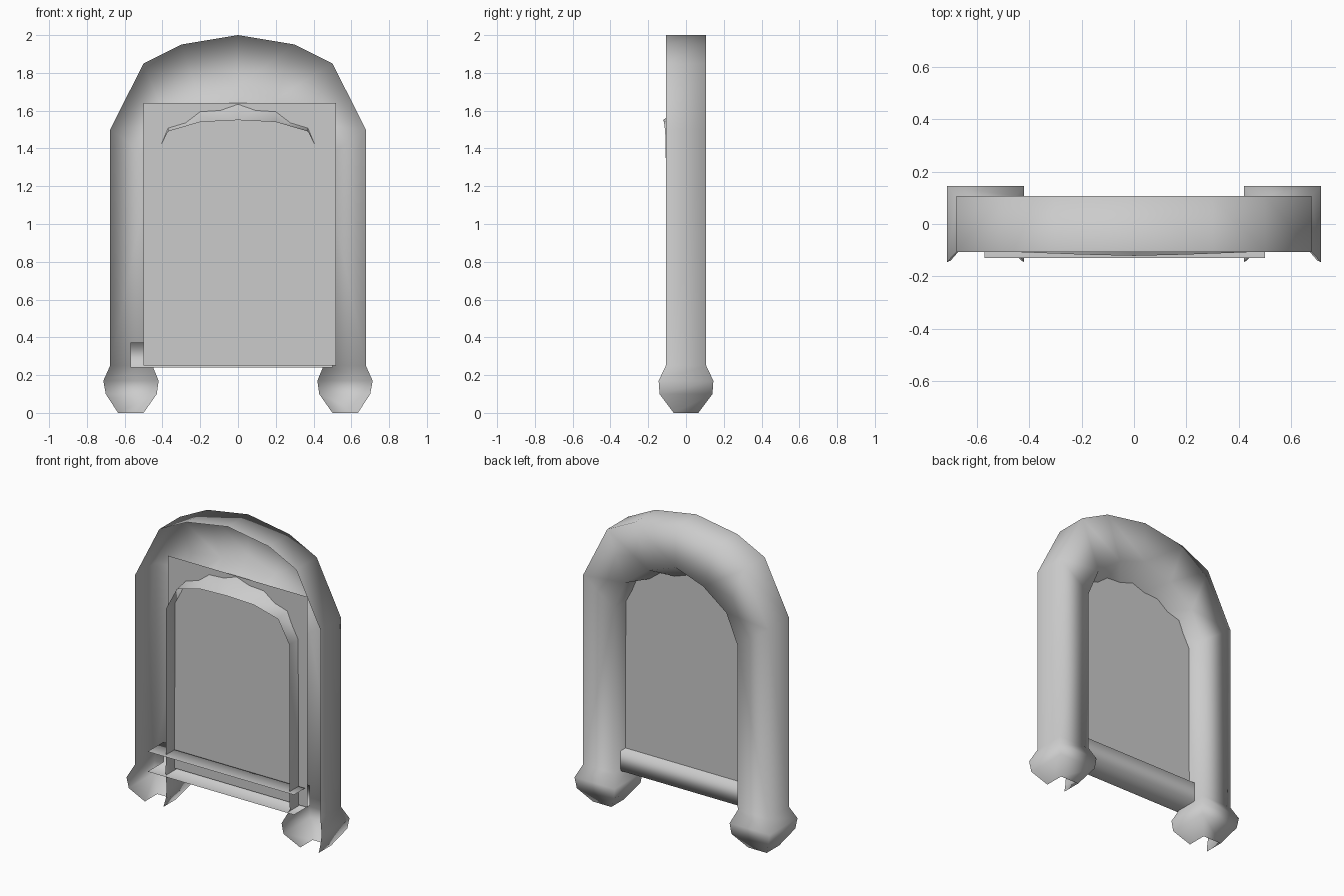
import bpy
import bmesh

cube = bpy.data.objects.get("Cube")
if cube:
    bpy.data.objects.remove(cube, do_unlink=True)

# One plain grey for every part
grey = bpy.data.materials.new("plain_grey")
grey.use_nodes = True
colour = (0.6, 0.6, 0.6, 1)
grey.diffuse_color = colour
bsdf = next(n for n in grey.node_tree.nodes if n.type == 'BSDF_PRINCIPLED')
bsdf.inputs["Base Color"].default_value = colour


def skin(name, rings, smooth=True):
    """Join a row of open cross-sections into one shell."""
    bm = bmesh.new()
    rows = [[bm.verts.new(p) for p in ring] for ring in rings]
    for low, high in zip(rows, rows[1:]):
        for k in range(len(low) - 1):
            face = bm.faces.new((low[k], low[k + 1], high[k + 1], high[k]))
            face.smooth = smooth
    mesh = bpy.data.meshes.new(name)
    bm.to_mesh(mesh)
    bm.free()
    mesh.materials.append(grey)
    obj = bpy.data.objects.new(name, mesh)
    bpy.context.collection.objects.link(obj)
    return obj


def channel(outer, inner, lift, half_depth):
    """Three-sided section, open at the front; lift raises the inner back edge."""
    (ox, oz), (ix, iz) = outer, inner
    front = -half_depth - lift * 0.08
    return [(ox, -half_depth, oz), (ox, half_depth, oz),
            (ix, half_depth, iz + lift), (ix, front, iz)]


# Arched frame with bulbous feet: half of it, from foot to crown, then mirrored
stations = [
    ((0.635, 0.0), (0.50, 0.0), 0, 0.065),
    ((0.70, 0.10), (0.43, 0.10), 0, 0.14),
    ((0.713, 0.17), (0.42, 0.17), 0, 0.145),
    ((0.677, 0.25), (0.453, 0.25), 0, 0.107),
    ((0.677, 1.50), (0.45, 1.34), 0, 0.107),
    ((0.50, 1.85), (0.37, 1.49), 0.04, 0.107),
    ((0.30, 1.95), (0.20, 1.54), 0.12, 0.107),
    ((0.0, 2.0), (0.0, 1.55), 0.18, 0.107),
]
frame = skin("arched_frame", [channel(*s) for s in stations])
mirror = frame.modifiers.new("Mirror", 'MIRROR')
mirror.use_axis[0] = True
mirror.use_clip = True

# Flat panel filling the arch
skin("flat_panel", [[(x, -0.015, 0.25), (x, -0.015, 1.64)] for x in (0.52, -0.50)],
     smooth=False)

# Bottom rail: a channel open at the front
rail = [(-0.13, 0.372), (0.035, 0.372), (0.035, 0.24), (-0.13, 0.24)]
skin("bottom_rail", [[(x, y, z) for y, z in rail] for x in (-0.57, 0.50)])
